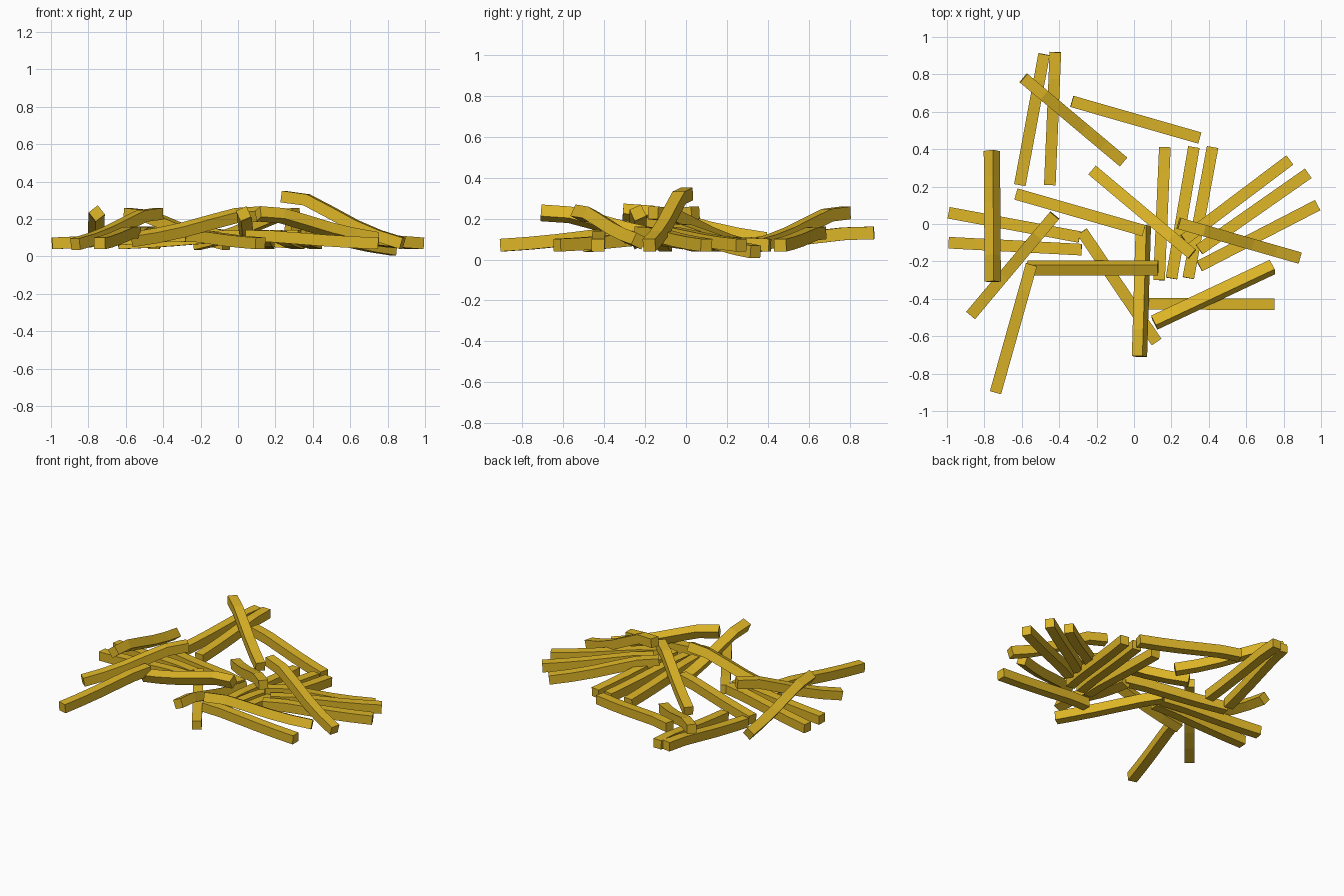
import bpy, bmesh, math
from mathutils import Vector

if "Cube" in bpy.data.objects:
    bpy.data.objects.remove(bpy.data.objects["Cube"])

# golden potato material
gold = bpy.data.materials.new("golden")
gold.diffuse_color = (0.72, 0.46, 0.02, 1)
gold.use_nodes = True
gold.node_tree.nodes["Principled BSDF"].inputs["Base Color"].default_value = gold.diffuse_color

HALF, LENGTH = 0.031, 0.712
# height share along a stick, from its low end to its high end
BEND = [0, 0.16, 0.38, 0.66, 0.93, 1]


def fry(name, x, y, heading, base, rise, roll):
    """Square bar from its low end along a heading, bent upward."""
    n = len(BEND) - 1
    h, r = math.radians(heading), math.radians(roll)
    reach = math.sqrt(LENGTH ** 2 - rise ** 2)
    pts = [Vector((x + math.cos(h) * reach * i / n,
                   y + math.sin(h) * reach * i / n,
                   base + rise * s)) for i, s in enumerate(BEND)]
    bm = bmesh.new()
    rings = []
    for i, p in enumerate(pts):
        t = (pts[min(i + 1, n)] - pts[max(i - 1, 0)]).normalized()
        side = t.cross(Vector((0, 0, 1))).normalized()
        up = side.cross(t)
        a = (side * math.cos(r) - up * math.sin(r)) * HALF
        b = (up * math.cos(r) + side * math.sin(r)) * HALF
        rings.append([bm.verts.new(q) for q in
                      (p - a - b, p + a - b, p + a + b, p - a + b)])
    for lo, hi in zip(rings, rings[1:]):
        for k in range(4):
            j = (k + 1) % 4
            bm.faces.new((lo[k], lo[j], hi[j], hi[k]))
    bm.faces.new(rings[0][::-1])
    bm.faces.new(rings[-1])
    bmesh.ops.recalc_face_normals(bm, faces=bm.faces)
    me = bpy.data.meshes.new(name)
    bm.to_mesh(me)
    bm.free()
    me.materials.append(gold)
    bpy.context.collection.objects.link(bpy.data.objects.new(name, me))


def pile(name, base, rise, roll, spots):
    """Sticks sharing a height and tilt; each spot is x, y, heading."""
    for i, (x, y, heading) in enumerate(spots):
        fry(f"{name}_stick_{i + 1}", x, y, heading, base, rise, roll)


# sticks flat on the ground
pile("flat", 0.07, 0.04, 0, [
    (-0.99, 0.06, -10.5), (-0.99, -0.1, -3), (-0.63, 0.16, -16),
    (0.75, -0.43, 179.6), (0.12, -0.63, 124), (0.165, 0.41, -92.5),
    (0.32, 0.41, -99.7), (0.42, 0.41, -100.5)])
# sticks slightly propped up
pile("propped", 0.07, 0.06, 0, [
    (-0.61, 0.21, 79.5), (-0.45, 0.21, 87.6), (0.35, 0.46, 164),
    (-0.74, -0.9, 74.3), (0.93, 0.27, -145), (0.98, 0.1, -152.7)])
pile("right", 0.037, 0.11, 0, [(0.83, 0.34, -143)])
# sticks lying across others
pile("crossing", 0.066, 0.162, 0, [
    (-0.06, 0.335, 140), (-0.87, -0.485, 50), (-0.22, 0.285, -40)])
# sticks rolled onto an edge
pile("rolled", 0.09, 0.138, 24, [
    (-0.57, -0.235, 0), (0.05, -0.01, -91.7), (0.74, -0.23, -154.8)])
pile("edge", 0.09, 0.14, 38, [(-0.76, 0.39, -89.6)])
# highest stick on top
pile("top", 0.07, 0.25, 0, [(0.88, -0.18, 164)])
